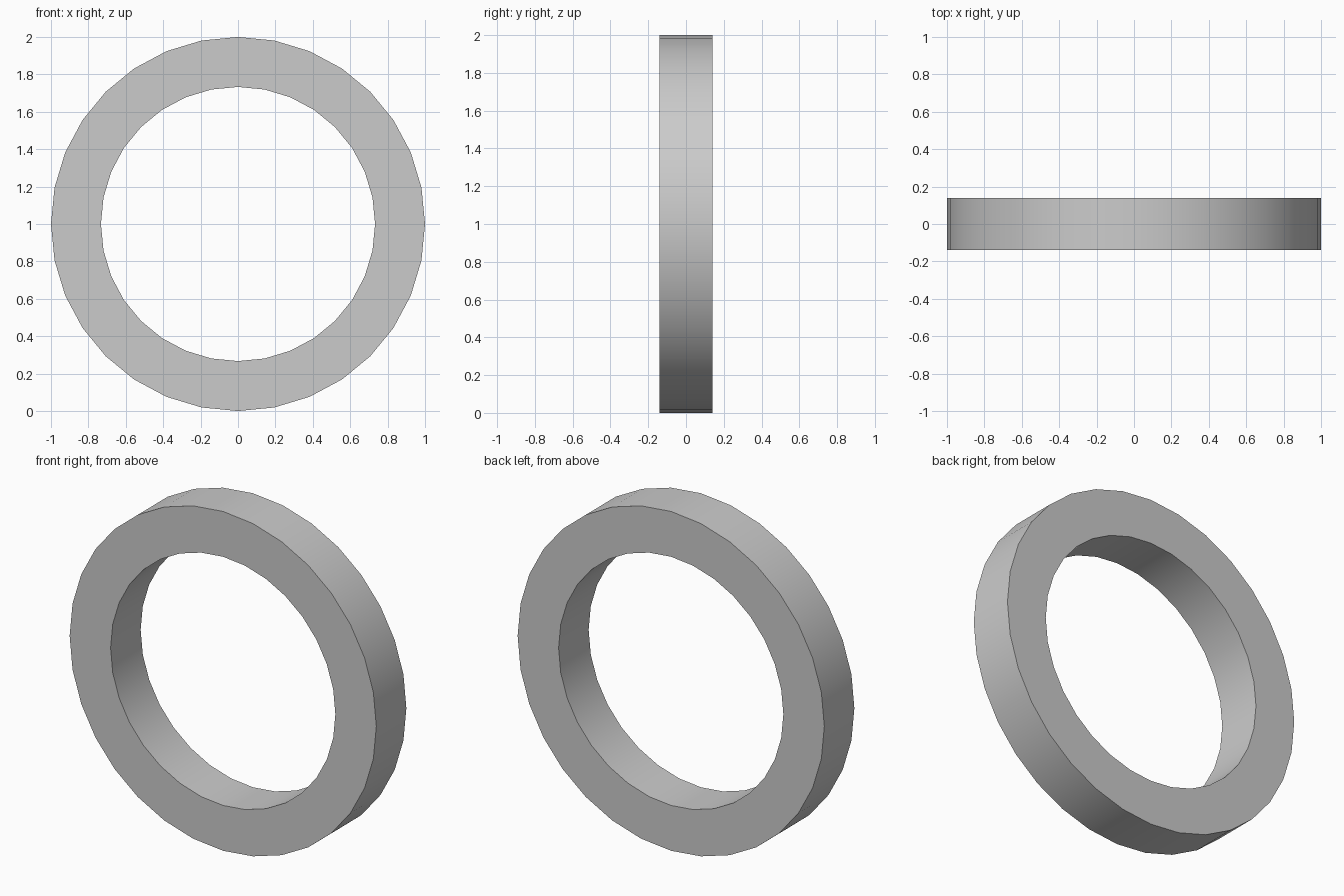
import bpy, bmesh, math

if "Cube" in bpy.data.objects:
    bpy.data.objects.remove(bpy.data.objects["Cube"])

SIDES = 32
OUTER, INNER, HALF_DEPTH = 1.0, 0.733, 0.14

# Rectangular cross-section spun around the y axis
bm = bmesh.new()
profile = [(INNER, -HALF_DEPTH), (OUTER, -HALF_DEPTH), (OUTER, HALF_DEPTH), (INNER, HALF_DEPTH)]
loops = []
for i in range(SIDES):
    a = 2 * math.pi * i / SIDES
    loops.append([bm.verts.new((r * math.cos(a), y, 1 + r * math.sin(a))) for r, y in profile])
for i in range(SIDES):
    p, q = loops[i], loops[(i + 1) % SIDES]
    for j in range(4):
        k = (j + 1) % 4
        bm.faces.new((p[j], p[k], q[k], q[j]))
bmesh.ops.recalc_face_normals(bm, faces=bm.faces[:])

mesh = bpy.data.meshes.new("ring")
bm.to_mesh(mesh)
bm.free()
ring = bpy.data.objects.new("ring", mesh)
bpy.context.collection.objects.link(ring)

# Smooth round walls, sharp rims
bpy.context.view_layer.objects.active = ring
ring.select_set(True)
bpy.ops.object.shade_smooth_by_angle(angle=math.radians(30))
